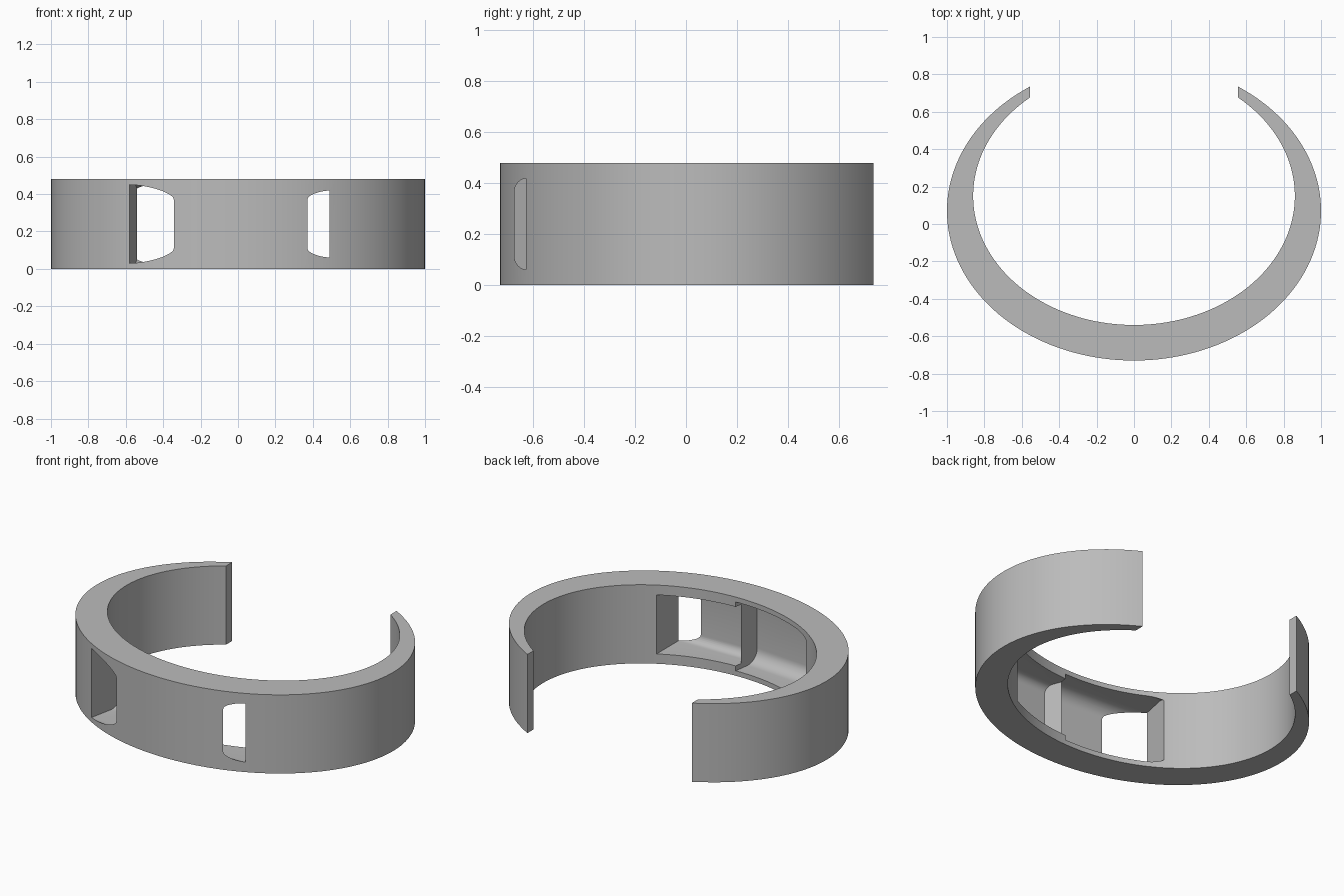
import bpy
import bmesh
import math

if "Cube" in bpy.data.objects:
    bpy.data.objects.remove(bpy.data.objects["Cube"], do_unlink=True)

HEIGHT = 0.48
GAP = 0.555      # half width of the opening at the back
STEPS = 120

grey = bpy.data.materials.new("plain_grey")
grey.use_nodes = True
colour = (0.5, 0.5, 0.5, 1)
grey.diffuse_color = colour
grey.node_tree.nodes["Principled BSDF"].inputs["Base Color"].default_value = colour


def loft(name, sections, smooth=True):
    """Skin closed cross-sections and cap both ends."""
    bm = bmesh.new()
    rings = [[bm.verts.new(p) for p in s] for s in sections]
    n = len(rings[0])
    for a, b in zip(rings, rings[1:]):
        for i in range(n):
            j = (i + 1) % n
            bm.faces.new((a[i], a[j], b[j], b[i]))
    bm.faces.new(rings[0])
    bm.faces.new(rings[-1])
    bmesh.ops.recalc_face_normals(bm, faces=bm.faces)
    mesh = bpy.data.meshes.new(name)
    bm.to_mesh(mesh)
    bm.free()
    mesh.materials.append(grey)
    obj = bpy.data.objects.new(name, mesh)
    bpy.context.collection.objects.link(obj)
    return obj


def arc_point(a, b, centre, s):
    """Point on an open ellipse, s from -1 to 1 through the front."""
    t = s * (math.pi - math.asin(GAP / a))
    return a * math.sin(t), centre - b * math.cos(t)


# Open band, thick at the front and thin at the back ends
sections = []
for k in range(STEPS + 1):
    s = 2 * k / STEPS - 1
    outer = arc_point(1.0, 0.80, 0.07, s)
    inner = arc_point(0.86, 0.69, 0.15, s)
    sections.append([(*outer, 0), (*outer, HEIGHT), (*inner, HEIGHT), (*inner, 0)])
band = loft("band", sections)


def pocket_section(outer, inner, low, high, radius):
    """Rounded rectangle standing on the line from outer to inner."""
    length = math.dist(outer, inner)
    corners = [(radius, low + radius, 180), (length - radius, low + radius, 270),
               (length - radius, high - radius, 0), (radius, high - radius, 90)]
    points = []
    for d, z, start in corners:
        for i in range(9):
            t = math.radians(start + i * 90 / 8)
            f = (d + radius * math.cos(t)) / length
            points.append((outer[0] + f * (inner[0] - outer[0]),
                           outer[1] + f * (inner[1] - outer[1]),
                           z + radius * math.sin(t)))
    return points


# Two inner pockets that break through the front as windows
pockets = [
    ("right_pocket_cutter", 0.03, 0.45, 0.08,
     ((0.018, -0.712), (0.067, -0.36)), ((-0.596, -0.66), (-0.535, -0.36))),
    ("left_pocket_cutter", 0.06, 0.42, 0.05,
     ((0.075, -0.68), (-0.05, -0.36)), ((0.49, -0.67), (0.49, -0.32))),
]
bpy.context.view_layer.objects.active = band
for name, low, high, radius, first, last in pockets:
    cutter = loft(name, [pocket_section(*end, low, high, radius) for end in (first, last)])
    cutter.hide_render = True
    mod = band.modifiers.new(name, "BOOLEAN")
    mod.operation = "DIFFERENCE"
    mod.solver = "EXACT"
    mod.object = cutter
    bpy.ops.object.modifier_apply(modifier=mod.name)
    bpy.data.objects.remove(cutter, do_unlink=True)

# Smooth curves with crisp rims
bpy.ops.object.select_all(action="DESELECT")
band.select_set(True)
bpy.context.view_layer.objects.active = band
bpy.ops.object.shade_smooth_by_angle(angle=math.radians(25))
